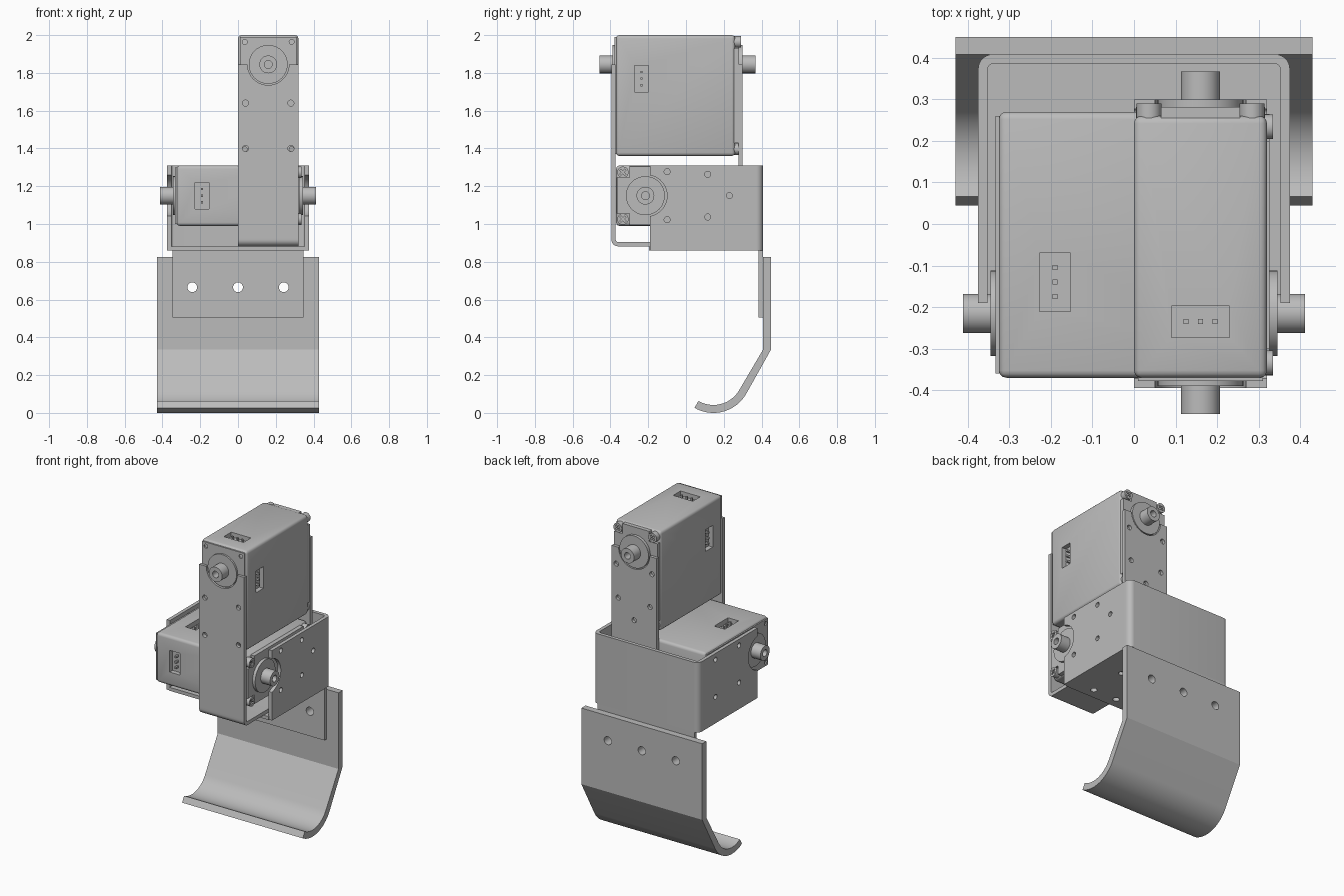
import bpy, bmesh
from math import sin, cos, pi, asin, radians
from mathutils import Matrix, Vector

cube = bpy.data.objects.get("Cube")
if cube:
    bpy.data.objects.remove(cube)

grey = bpy.data.materials.new("plain grey")
grey.use_nodes = True
grey.diffuse_color = (0.5, 0.5, 0.5, 1)
grey.node_tree.nodes["Principled BSDF"].inputs["Base Color"].default_value = (0.5, 0.5, 0.5, 1)


def axes(x, y, z):
    return Matrix((x, y, z)).transposed().to_4x4()


X, Y, Z = Vector((1, 0, 0)), Vector((0, 1, 0)), Vector((0, 0, 1))
FRAMES = {"x": axes(Y, Z, X), "y": axes(X, Z, -Y), "z": axes(X, Y, Z)}
DIRS = {"x": X, "y": Y, "z": Z}


def evaluated(ob):
    bpy.context.view_layer.update()
    return bpy.data.meshes.new_from_object(ob.evaluated_get(bpy.context.evaluated_depsgraph_get()))


def finish(name, mesh, matrix):
    """Merge, orient, smooth and place one part."""
    bm = bmesh.new()
    bm.from_mesh(mesh)
    bmesh.ops.transform(bm, matrix=matrix, verts=bm.verts)
    bmesh.ops.remove_doubles(bm, verts=bm.verts, dist=1e-5)
    bmesh.ops.recalc_face_normals(bm, faces=bm.faces)
    bm.to_mesh(mesh)
    bm.free()
    mesh.shade_smooth()
    mesh.set_sharp_from_angle(angle=radians(32))
    mesh.materials.clear()
    mesh.materials.append(grey)
    ob = bpy.data.objects.new(name, mesh)
    bpy.context.collection.objects.link(ob)
    return ob


def plate(name, outline, holes, lo, hi, axis, place=Matrix()):
    """Flat outline with holes, thickened from lo to hi along an axis."""
    cu = bpy.data.curves.new(name, "CURVE")
    cu.dimensions, cu.fill_mode, cu.extrude = "2D", "BOTH", (hi - lo) / 2
    for loop in [outline] + holes:
        sp = cu.splines.new("POLY")
        sp.points.add(len(loop) - 1)
        for p, (u, v) in zip(sp.points, loop):
            p.co = (u, v, 0, 1)
        sp.use_cyclic_u = True
    ob = bpy.data.objects.new(name, cu)
    bpy.context.collection.objects.link(ob)
    mesh = evaluated(ob)
    bpy.data.objects.remove(ob)
    move = Matrix.Translation(DIRS[axis] * (lo + hi) / 2)
    return finish(name, mesh, place @ move @ FRAMES[axis])


def arc(cx, cy, r, a, b, n=8):
    ts = [radians(a + (b - a) * i / n) for i in range(n + 1)]
    return [(cx + r * cos(t), cy + r * sin(t)) for t in ts]


def ring(cx, cy, r, n=32):
    return arc(cx, cy, r, 0, 360, n)[:-1]


def rect(x0, x1, y0, y1):
    return [(x0, y0), (x1, y0), (x1, y1), (x0, y1)]


def box_mesh(boxes):
    bm = bmesh.new()
    for centre, size in boxes:
        m = Matrix.Translation(centre) @ Matrix.Diagonal((*size, 1))
        bmesh.ops.create_cube(bm, size=1, matrix=m)
    mesh = bpy.data.meshes.new("boxes")
    bm.to_mesh(mesh)
    bm.free()
    return mesh


def servo(name, place):
    """Motor block: sockets, end covers, screws and output bosses on both ends."""
    ax = 0.165
    # Body with three recessed sockets
    sockets = [((s * 0.16, -0.19, 0.09), (0.06, 0.075, 0.14)) for s in (-1, 1)]
    sockets.append(((0, -0.19, 0.32), (0.14, 0.075, 0.06)))
    cutter = finish("socket_cutter", box_mesh(sockets), Matrix())
    cutter.hide_render = True
    body = finish("block", box_mesh([((0, -0.01, 0), (0.32, 0.63, 0.64))]), Matrix())
    bev = body.modifiers.new("round", "BEVEL")
    bev.width, bev.segments = 0.018, 3
    cut = body.modifiers.new("sockets", "BOOLEAN")
    cut.object, cut.solver = cutter, "EXACT"
    mesh = evaluated(body)
    for ob in (body, cutter):
        bpy.data.objects.remove(ob)
    finish(name + "_body", mesh, place)
    # Socket pins
    pins = []
    for i in (-1, 0, 1):
        pins += [((s * 0.14, -0.19, 0.09 + i * 0.035), (0.036, 0.012, 0.012)) for s in (-1, 1)]
        pins.append(((i * 0.035, -0.19, 0.3), (0.012, 0.012, 0.036)))
    finish(name + "_pins", box_mesh(pins), place)
    # End covers
    corners = [(sx * 0.124, sz * 0.284) for sx in (-1, 1) for sz in (-1, 1)]
    plate(name + "_front_cover", rect(-0.15, 0.15, -0.31, 0.31),
          [ring(u, v, 0.013, 16) for u, v in corners], -0.333, -0.324, "y", place)
    a, b, c, d = 0.095, 0.155, 0.25, 0.315
    cross = [(-a, -d), (a, -d), (a, -c), (b, -c), (b, c), (a, c),
             (a, d), (-a, d), (-a, c), (-b, c), (-b, -c), (-a, -c)]
    plate(name + "_back_cover", cross, [], 0.3, 0.326, "y", place)
    # Cross-head screws
    p, q = 0.005, 0.019
    for u, v in corners:
        slot = [(-p, -q), (p, -q), (p, -p), (q, -p), (q, p), (p, p),
                (p, q), (-p, q), (-p, p), (-q, p), (-q, -p), (-p, -p)]
        slot = [(u + (s + t) * 0.7, v + (s - t) * 0.7) for s, t in slot]
        plate(name + "_screw", ring(u, v, 0.03, 24), [slot], 0.318, 0.335, "y", place)
        plate(name + "_screw_base", ring(u, v, 0.03, 24), [], 0.3, 0.318, "y", place)
    # Output discs and hollow bosses
    for s in (-1, 1):
        for part, r, near, far, hole in (("disc", 0.103, 0.3, 0.345, None),
                                         ("boss", 0.047, 0.34, 0.412, 0.021)):
            lo, hi = sorted((s * near, s * far))
            plate(f"{name}_{part}", ring(0, ax, r, 40),
                  [ring(0, ax, hole)] if hole else [], lo, hi, "y", place)


servo("upper_servo", Matrix.Translation((0.16, -0.045, 1.68)))
servo("lower_servo", Matrix.Translation((0, -0.05, 1.15)) @ axes(-Z, X, -Y))

FOUR = [(s * 0.12, t) for s in (-1, 1) for t in (0.205, 0.445)]
FIVE = [(s * 0.127, 0.11) for s in (-1, 1)] + [(s * 0.113, 0.325) for s in (-1, 1)] + [(0, 0.44)]


def arm(name, a, b, tip, length, holes, to_uv, lo, hi, axis):
    """Bracket arm with a round notch about the output disc."""
    r = 0.11
    phi = asin(tip / r) * 180 / pi
    outline = [(a, tip)] + arc(0, 0, r, 180 - phi, phi, 20) + [(b, tip), (b, length), (a, length)]
    loops = [outline] + [ring(s, t, 0.016, 16) for s, t in holes]
    loops = [[to_uv(s, t) for s, t in loop] for loop in loops]
    plate(name, loops[0], loops[1:], lo, hi, axis)


def channel(x0, x1, base, leg, t, r=0.035):
    """U-shaped sheet section; t is negative when the legs point down."""
    d = 1 if t > 0 else -1
    k = abs(t)

    def corners(a, b, z, rad):
        return ([(a, leg)] + arc(a + rad, z + d * rad, rad, 180, 180 + d * 90)
                + arc(b - rad, z + d * rad, rad, -d * 90, 0) + [(b, leg)])
    return corners(x0, x1, base, r) + corners(x0 + k, x1 - k, base + t, r - k)[::-1]


# Upper bracket wraps below the lower servo and carries the upper one
for nm, holes, lo, hi in (("front", FOUR, -0.395, -0.372), ("back", FIVE, 0.277, 0.3)):
    arm(f"upper_bracket_{nm}", -0.16, 0.16, 0, 0.915, holes,
        lambda s, t: (0.16 + s, 1.845 - t), lo, hi, "y")
plate("upper_bracket_base", channel(-0.395, 0.3, 0.882, 0.93, 0.023), [], 0, 0.32, "x")

# Lower bracket: two notched sides, wrapped back and floor
for nm, holes, lo, hi in (("right", FOUR, -0.375, -0.352), ("left", FIVE, 0.352, 0.375)):
    arm(f"lower_bracket_{nm}", -0.29, 0.16, 0.02, 0.56, holes,
        lambda s, t: (-0.21 + t, 1.15 + s), lo, hi, "x")
plate("lower_bracket_back", channel(-0.375, 0.375, 0.408, 0.35, -0.023), [], 0.86, 1.31, "z")
plate("lower_bracket_floor", rect(-0.355, 0.355, -0.195, 0.39),
      [ring(x, y, 0.02, 20) for x in (0.03, 0.2) for y in (-0.127, 0.127)], 0.86, 0.882, "z")

# Mounting tab and bolted scoop blade
bolts = [ring(x, 0.665, 0.026, 24) for x in (-0.242, 0, 0.242)]
plate("mounting_tab", rect(-0.346, 0.346, 0.505, 0.87), bolts, 0.385, 0.408, "y")
plate("blade_top", rect(-0.43, 0.43, 0.335, 0.825), bolts, 0.408, 0.45, "y")
outer = [(0.45, 0.335)] + arc(0.145, 0.2, 0.2, -30, -120, 20)
inner = [(0.408, 0.335)] + arc(0.145, 0.2, 0.158, -30, -120, 20)
plate("blade_scoop", outer + inner[::-1], [], -0.43, 0.43, "x")
